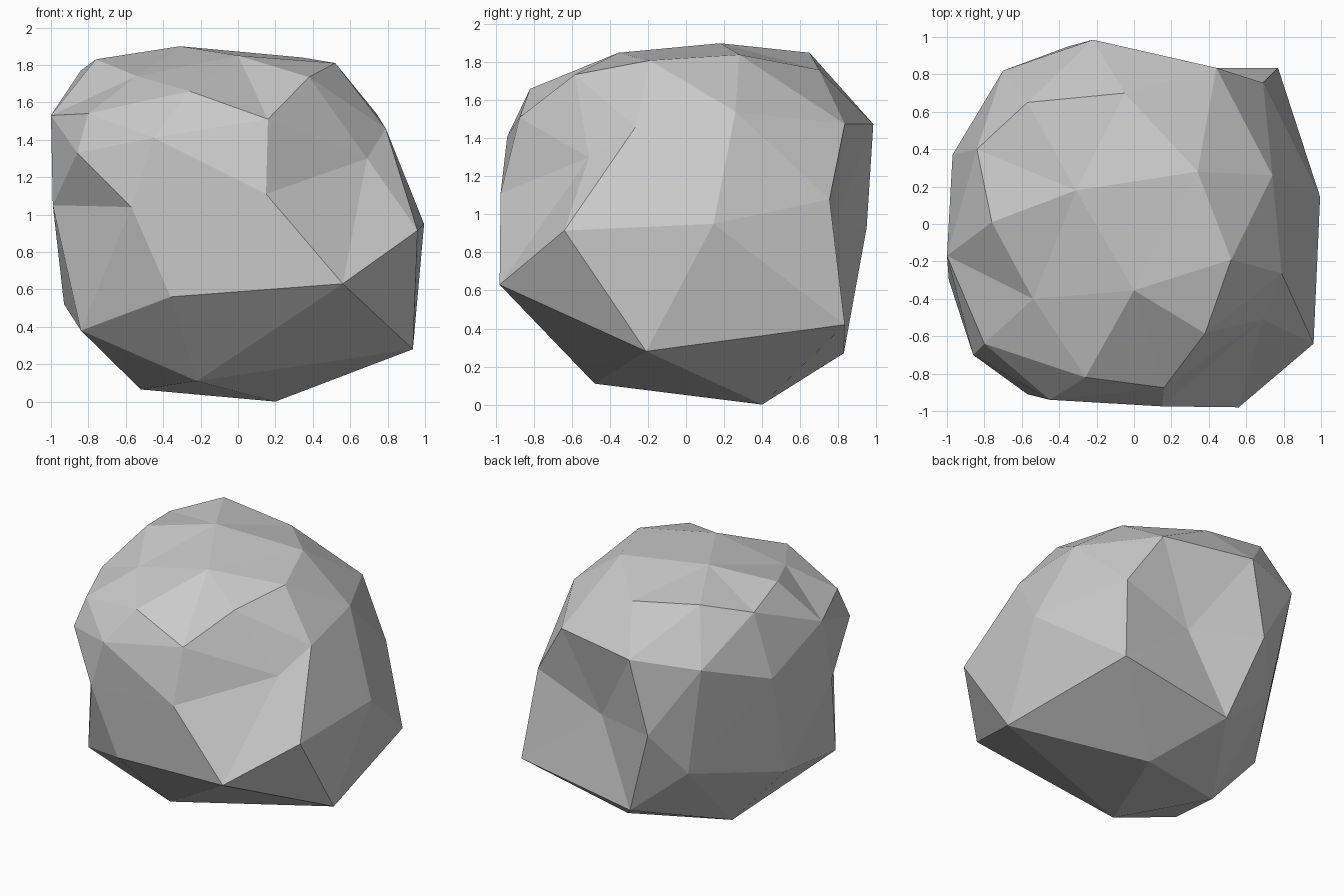
import bpy, bmesh
from mathutils import Vector

# Corner points of the boulder, ring by ring from the crown to the foot
CROWN = [(-.31, .18, 1.90), (.52, -.19, 1.81), (-.76, .01, 1.83), (.34, .28, 1.84),
         (0, -.355, 1.85), (-.57, .65, 1.85), (-.05, .70, 1.76), (-.26, -.82, 1.66),
         (.38, -.585, 1.735), (-.54, -.40, 1.74), (-.84, .40, 1.77)]
SHOULDER = [(-.80, -.64, 1.54), (-1, -.17, 1.53), (-.86, -.70, 1.33), (-.97, .37, 1.30),
            (-.70, .82, 1.46), (-.22, .985, 1.475), (.44, .835, 1.475), (.74, .26, 1.54),
            (.79, -.265, 1.46), (.69, -.51, 1.30), (.16, -.875, 1.51), (-.45, -.94, 1.41)]
WAIST = [(-.99, -.30, 1.05), (-.57, -.91, 1.04), (.15, -.975, 1.11), (.96, -.64, .915),
         (.995, .145, .95), (.69, .755, 1.08), (.16, .76, .88), (-.35, .95, .93)]
FOOT = [(.56, -.98, .63), (.935, -.21, .28), (.77, .835, .42), (-.12, .83, .27),
        (-.55, .76, .63), (-.93, .16, .52), (-.84, -.56, .38), (-.36, -.90, .56),
        (-.22, -.48, .11), (-.52, .20, .065), (.20, .40, 0)]

points = [Vector(p) for p in CROWN + SHOULDER + WAIST + FOOT]
centre = Vector((0, 0, .95))

# Facet a ball through the point directions, then pull each corner to its place
bm = bmesh.new()
place = {}
for p in points:
    v = bm.verts.new((p - centre).normalized())
    place[v] = p
bmesh.ops.convex_hull(bm, input=list(bm.verts))
for v, p in place.items():
    v.co = p
bmesh.ops.recalc_face_normals(bm, faces=bm.faces)

mesh = bpy.data.meshes.new("boulder")
bm.to_mesh(mesh)
bm.free()
boulder = bpy.data.objects.new("boulder", mesh)
bpy.context.collection.objects.link(boulder)
